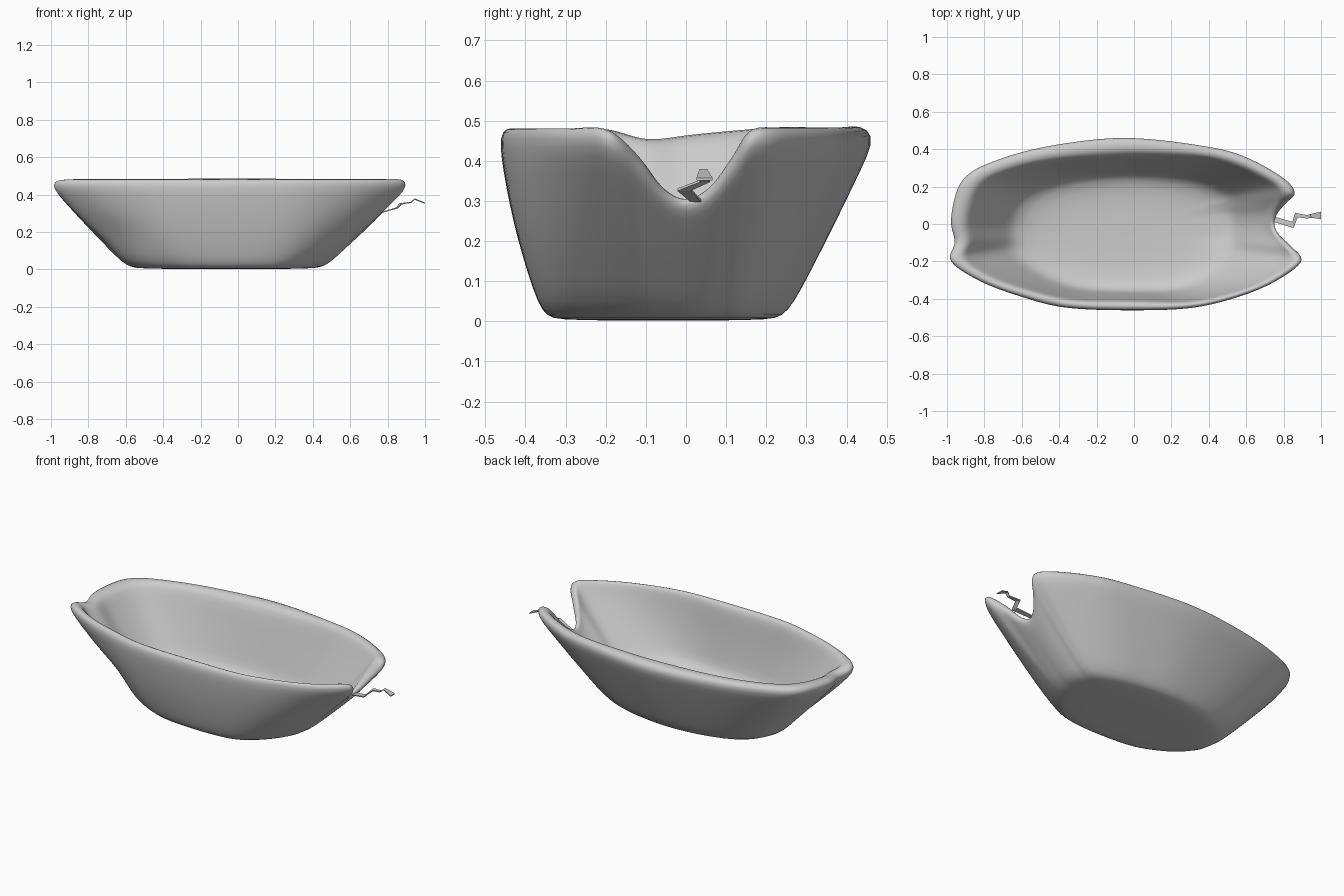
import bpy, bmesh, math
from mathutils import Vector

if "Cube" in bpy.data.objects:
    bpy.data.objects.remove(bpy.data.objects["Cube"])

# Outline stations, counterclockwise from the notch: full-height rim x, y, actual rim z, foot x, y
STATIONS = [
    (.92, .00, .305, .45, .00), (.91, .065, .335, .445, .05), (.892, .122, .41, .43, .09),
    (.875, .165, .478, .42, .12), (.82, .24, .485, .385, .15), (.62, .357, .485, .28, .195),
    (.40, .42, .485, .15, .225), (-.04, .47, .488, -.05, .245), (-.45, .427, .485, -.26, .225),
    (-.75, .345, .485, -.43, .175), (-.93, .24, .485, -.53, .10), (-1.003, .03, .468, -.58, .00),
    (-.99, -.10, .455, -.58, -.07), (-.995, -.20, .48, -.56, -.14), (-.83, -.31, .482, -.50, -.215),
    (-.60, -.395, .482, -.40, -.28), (-.36, -.452, .482, -.25, -.335), (.00, -.465, .482, .00, -.352),
    (.33, -.45, .482, .20, -.335), (.60, -.38, .482, .31, -.27), (.78, -.30, .482, .38, -.20),
    (.91, -.20, .48, .42, -.14), (.912, -.122, .41, .44, -.09), (.92, -.065, .335, .445, -.045)]
CENTRE = Vector((-.06, -.06, 0))
HEIGHT, FLOOR = .482, .065


def spline(points, steps):
    """Closed Catmull-Rom through tuples of any length."""
    n, out = len(points), []
    for i in range(n):
        p = [points[(i + k) % n] for k in (-1, 0, 1, 2)]
        for s in range(steps):
            t = s / steps
            out.append([.5 * (2 * b + (c - a) * t + (2 * a - 5 * b + 4 * c - d) * t * t
                              + (3 * b - a - 3 * c + d) * t ** 3) for a, b, c, d in zip(*p)])
    return out


def clamp(v):
    return min(1, max(0, v))


def column(st):
    """One vertical section: underside, outer wall, rolled rim, inner wall, floor."""
    rim, foot, h = Vector((st[0], st[1], 0)), Vector((st[3], st[4], 0)), st[2]
    inward = (foot - rim).normalized()
    low = clamp((h - .30) / .16)
    w = (.082 + .025 * st[1] / .46 + .03 * max(0, -st[0])) * (.6 + .4 * low)
    in_rim = rim + inward * w
    in_foot = foot.lerp(rim, .06).lerp(CENTRE, .07)
    # the front wall bulges, the ends are straight
    bulge = .02 + .12 * clamp(-st[1] / .4) * (1 - clamp((abs(st[0]) - .5) / .4))

    def wall(a, b, z):
        f = clamp(z / HEIGHT / .93)
        p = a.lerp(b, f + bulge * 4 * f * (1 - f))
        return Vector((p.x, p.y, z))

    pts = []
    for s, z in ((.45, .002), (.88, .004), (.98, .012)):
        p = CENTRE.lerp(foot, s)
        pts.append(Vector((p.x, p.y, z)))
    for z in (.09, .25, .42, .60, .78, .91):
        p = wall(foot, rim, h * z)
        # dent low on the front left
        dent = .03 * math.exp(-((p.x + .66) / .12) ** 2 - ((p.z - .17) / .07) ** 2) * clamp(-p.y / .15)
        pts.append(p + inward * dent)
    top_out, top_in = wall(foot, rim, h * .93), wall(in_foot, in_rim, h * .93)
    for s, z in ((.12, .985), (.5, 1.003), (.86, .98)):
        p = top_out.lerp(top_in, s)
        pts.append(Vector((p.x, p.y, h * z)))
    for z in (.89, .72, .52, .34, .2):
        pts.append(wall(in_foot, in_rim, max(FLOOR + .04 * z, h * z)))
    for s, z in ((.9, FLOOR), (.45, FLOOR - .01)):
        p = CENTRE.lerp(in_foot, s)
        pts.append(Vector((p.x, p.y, z)))
    return pts


def mesh_object(name, bm):
    bmesh.ops.recalc_face_normals(bm, faces=bm.faces)
    me = bpy.data.meshes.new(name)
    bm.to_mesh(me)
    bm.free()
    ob = bpy.data.objects.new(name, me)
    bpy.context.collection.objects.link(ob)
    return ob


# Bowl
bm = bmesh.new()
cols = [[bm.verts.new(p) for p in column(s)] for s in spline(STATIONS, 4)]
for a, b in zip(cols, cols[1:] + cols[:1]):
    for i in range(len(a) - 1):
        bm.faces.new((a[i], b[i], b[i + 1], a[i + 1]))
for idx, z in ((0, .002), (-1, FLOOR - .01)):
    c = bm.verts.new((CENTRE.x, CENTRE.y, z))
    for a, b in zip(cols, cols[1:] + cols[:1]):
        bm.faces.new((c, a[idx], b[idx]))
bowl = mesh_object("bowl", bm)
sub = bowl.modifiers.new("smooth", 'SUBSURF')
sub.levels = sub.render_levels = 1
for p in bowl.data.polygons:
    p.use_smooth = True

# Zigzag wick in the notch: x, y, z, half width
PATH = [(.75, .025, .300, .014), (.85, -.005, .328, .017), (.868, .048, .350, .014),
        (.925, .038, .358, .009), (.945, .043, .376, .010), (1.0, .046, .354, .020)]
bm = bmesh.new()
rings = []
for i, (x, y, z, w) in enumerate(PATH):
    p, q = PATH[max(i - 1, 0)], PATH[min(i + 1, len(PATH) - 1)]
    d = Vector((q[0] - p[0], q[1] - p[1], 0)).normalized()
    side = Vector((-d.y, d.x, 0)) * w
    o, up = Vector((x, y, z)), Vector((0, 0, .003))
    rings.append([bm.verts.new(v) for v in (o - side - up, o + side - up, o + side + up, o - side + up)])
for a, b in zip(rings, rings[1:]):
    for k in range(4):
        bm.faces.new((a[k], a[(k + 1) % 4], b[(k + 1) % 4], b[k]))
bm.faces.new(rings[0])
bm.faces.new(rings[-1])
mesh_object("wick", bm)
